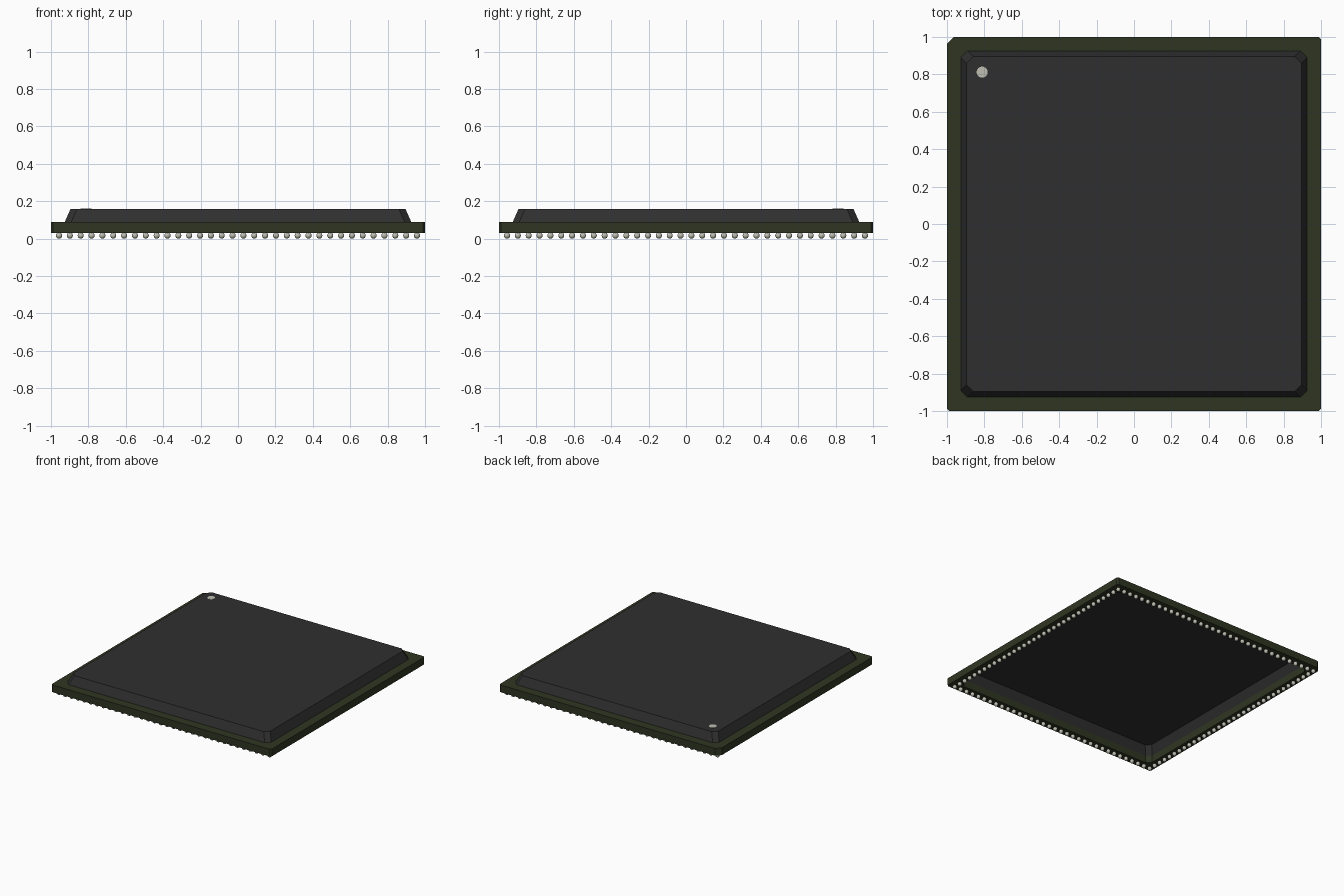
import bpy, bmesh, math
from mathutils import Matrix

cube = bpy.data.objects.get("Cube")
if cube:
    bpy.data.objects.remove(cube, do_unlink=True)


def material(name, rgb):
    m = bpy.data.materials.new(name)
    m.use_nodes = True
    m.diffuse_color = (*rgb, 1)
    bsdf = m.node_tree.nodes["Principled BSDF"]
    bsdf.inputs["Base Color"].default_value = (*rgb, 1)
    bsdf.inputs["Roughness"].default_value = 0.6
    return m


green = material("dark green board", (0.028, 0.036, 0.016))
black = material("charcoal plastic", (0.028, 0.028, 0.028))
silver = material("pale solder", (0.52, 0.52, 0.45))


def add_object(name, bm, mat):
    mesh = bpy.data.meshes.new(name)
    bm.to_mesh(mesh)
    bm.free()
    mesh.materials.append(mat)
    obj = bpy.data.objects.new(name, mesh)
    bpy.context.collection.objects.link(obj)
    return obj


def square_loop(bm, half, cut, z, pin_cut=None):
    """Chamfered square, anticlockwise; pin_cut sets the back right corner."""
    verts = []
    for sx, sy in ((1, -1), (1, 1), (-1, 1), (-1, -1)):
        c = pin_cut if pin_cut and (sx, sy) == (-1, 1) else cut
        pair = [(sx * (half - c), sy * half), (sx * half, sy * (half - c))]
        if sx * sy > 0:
            pair.reverse()
        verts += [bm.verts.new((x, y, z)) for x, y in pair]
    return verts


def bridge(bm, a, b):
    n = len(a)
    for i in range(n):
        j = (i + 1) % n
        bm.faces.new((a[i], a[j], b[j], b[i]))


Z_BOARD, Z_RIM, Z_TOP = 0.031, 0.09, 0.16
BASE, BASE_CUT = 0.926, 0.035

# Board: square frame with one larger chamfer marking the first pin
bm = bmesh.new()
loops = [square_loop(bm, 1.0, 0.012, Z_BOARD, 0.036),
         square_loop(bm, 1.0, 0.012, Z_RIM, 0.036),
         square_loop(bm, BASE, BASE_CUT, Z_RIM),
         square_loop(bm, BASE, BASE_CUT, Z_BOARD)]
for k in range(4):
    bridge(bm, loops[k], loops[(k + 1) % 4])
add_object("board_frame", bm, green)

# Cover: hollow tapered lid, open underneath
bm = bmesh.new()
low = square_loop(bm, BASE, BASE_CUT, Z_RIM)
high = square_loop(bm, 0.895, 0.035, Z_TOP)
bridge(bm, low, high)
bm.faces.new(high)
add_object("cover", bm, black)

# First pin marker: thin disc on the cover
bm = bmesh.new()
bmesh.ops.create_cone(bm, cap_ends=True, segments=16, radius1=0.03, radius2=0.03,
                      depth=0.002, matrix=Matrix.Translation((-0.812, 0.812, Z_TOP + 0.001)))
add_object("pin_marker", bm, silver)

# Solder balls: a single row round the underside
COUNT, EDGE, R = 34, 0.957, 0.017
step = 2 * EDGE / (COUNT - 1)
bm = bmesh.new()
for i in range(COUNT - 1):
    for side in range(4):
        spot = Matrix.Rotation(side * math.pi / 2, 4, "Z") @ Matrix.Translation((-EDGE + i * step, -EDGE, R))
        bmesh.ops.create_uvsphere(bm, u_segments=10, v_segments=8, radius=R, matrix=spot)
for f in bm.faces:
    f.smooth = True
add_object("solder_balls", bm, silver)
